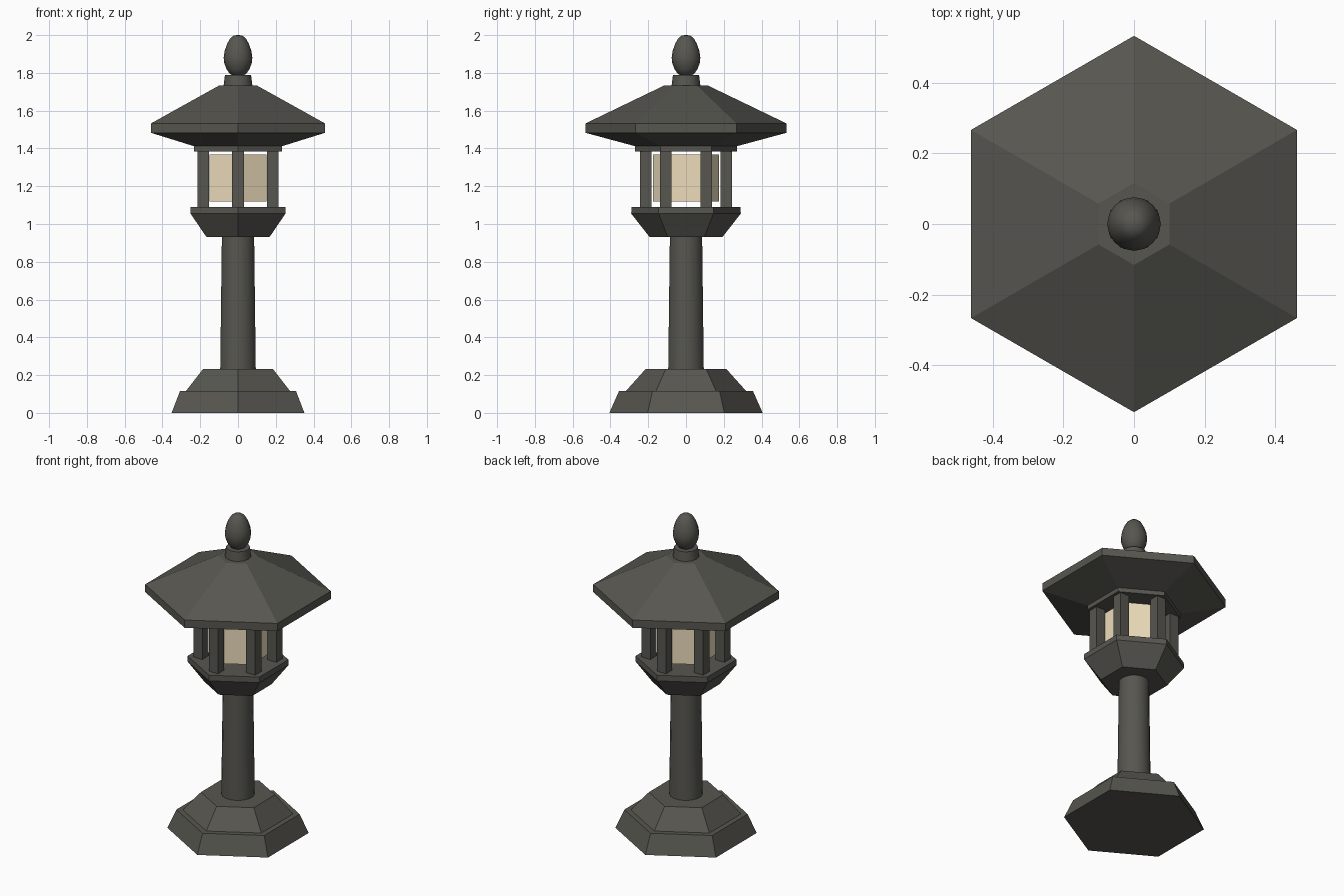
import bpy
from math import pi, cos, sin, radians

if "Cube" in bpy.data.objects:
    bpy.data.objects.remove(bpy.data.objects["Cube"])


def material(name, color):
    m = bpy.data.materials.new(name)
    m.diffuse_color = color
    m.use_nodes = True
    m.node_tree.nodes["Principled BSDF"].inputs["Base Color"].default_value = m.diffuse_color
    return m


STONE = material("dark_stone", (0.095, 0.093, 0.08, 1))
GLOW = material("paper_glow", (0.85, 0.72, 0.5, 1))


def lathe(name, profile, sides=6, start=pi / 2, mat=STONE, smooth=False):
    """Stack of polygon rings (radius, z), capped at both ends."""
    verts = [(r * cos(start + 2 * pi * i / sides), r * sin(start + 2 * pi * i / sides), z)
             for r, z in profile for i in range(sides)]
    faces = [(k * sides + i, k * sides + (i + 1) % sides,
              (k + 1) * sides + (i + 1) % sides, (k + 1) * sides + i)
             for k in range(len(profile) - 1) for i in range(sides)]
    last = (len(profile) - 1) * sides
    faces.append(tuple(reversed(range(sides))))
    faces.append(tuple(range(last, last + sides)))
    mesh = bpy.data.meshes.new(name)
    mesh.from_pydata(verts, [], faces)
    obj = bpy.data.objects.new(name, mesh)
    bpy.context.collection.objects.link(obj)
    mesh.materials.append(mat)
    if smooth:
        bpy.ops.object.select_all(action='DESELECT')
        obj.select_set(True)
        bpy.context.view_layer.objects.active = obj
        bpy.ops.object.shade_smooth_by_angle(angle=radians(35))
    return obj


# Stepped hexagonal base
lathe("base", [(0.406, 0), (0.354, 0.117), (0.317, 0.117), (0.213, 0.233)])

# Round tapered column
lathe("column", [(0.096, 0.225), (0.087, 0.94)], sides=16, start=pi / 16, smooth=True)

# Flared platform under the lamp
lathe("platform", [(0.192, 0.93), (0.29, 1.055), (0.289, 1.09)])

# Glowing lamp core
lathe("lamp_core", [(0.175, 1.12), (0.175, 1.367)], mat=GLOW)

# Six square corner posts
for i in range(6):
    a = pi / 2 + i * pi / 3
    bpy.ops.mesh.primitive_cube_add(size=1, location=(0.213 * cos(a), 0.213 * sin(a), 1.238))
    post = bpy.context.object
    post.name = f"post_{i + 1}"
    post.scale = (0.062, 0.062, 0.304)
    post.data.materials.append(STONE)

# Ring on top of the posts
lathe("post_ring", [(0.27, 1.385), (0.27, 1.416)])

# Roof: sloped soffit, vertical eave, straight pitch
lathe("roof", [(0.262, 1.41), (0.533, 1.483), (0.533, 1.532), (0.116, 1.733)])

# Finial neck and bud
lathe("finial_neck", [(0.077, 1.725), (0.069, 1.79)], sides=12, smooth=True)
lathe("finial_bud", [(0.02, 1.783), (0.043, 1.795), (0.061, 1.82), (0.073, 1.853), (0.076, 1.88),
                     (0.071, 1.915), (0.058, 1.953), (0.041, 1.983), (0.022, 1.998), (0.004, 2.0)],
      sides=16, smooth=True)
